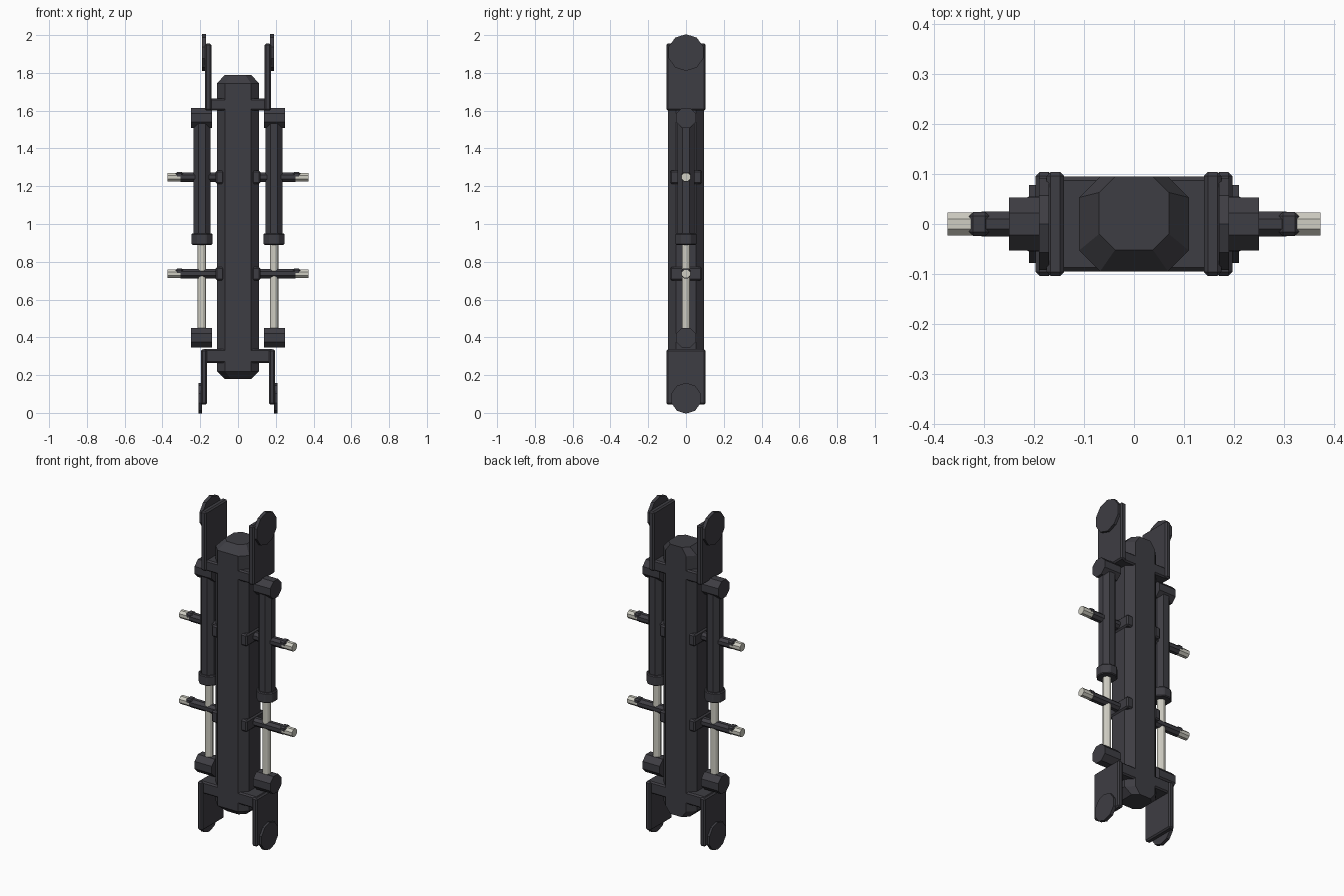
import bpy
import bmesh
from math import pi
from mathutils import Matrix

if "Cube" in bpy.data.objects:
    bpy.data.objects.remove(bpy.data.objects["Cube"])


def material(name, rgb):
    m = bpy.data.materials.new(name)
    m.use_nodes = True
    m.diffuse_color = (*rgb, 1)
    m.node_tree.nodes["Principled BSDF"].inputs["Base Color"].default_value = (*rgb, 1)
    return m


DARK = material("dark gunmetal", (0.048, 0.047, 0.056))
LIGHT = material("pale steel", (0.62, 0.61, 0.54))


def finish(name, bm, mat, bevel=0):
    bmesh.ops.recalc_face_normals(bm, faces=bm.faces)
    mesh = bpy.data.meshes.new(name)
    bm.to_mesh(mesh)
    bm.free()
    mesh.materials.append(mat)
    ob = bpy.data.objects.new(name, mesh)
    bpy.context.collection.objects.link(ob)
    if bevel:
        mod = ob.modifiers.new("bevel", "BEVEL")
        mod.width = bevel
        mod.segments = 1
    return ob


def box(name, x, y, z, mat=DARK, bevel=0.008):
    """Box from (min, max) ranges on each axis."""
    bm = bmesh.new()
    bmesh.ops.create_cube(bm, size=1)
    for v in bm.verts:
        v.co = [(a + b) / 2 + c * (b - a) for c, (a, b) in zip(v.co, (x, y, z))]
    return finish(name, bm, mat, bevel)


def rod(name, axis, lo, hi, radius, centre, sides=8, mat=DARK, bevel=0):
    """Prism along x or z, with flats facing the main axes."""
    bm = bmesh.new()
    bmesh.ops.create_cone(bm, cap_ends=True, segments=sides, radius1=radius,
                          radius2=radius, depth=hi - lo)
    bm.transform(Matrix.Rotation(pi / sides, 4, "Z"))
    mid = (lo + hi) / 2
    if axis == "x":
        bm.transform(Matrix.Rotation(pi / 2, 4, "Y"))
        bm.transform(Matrix.Translation((mid, 0, centre)))
    else:
        bm.transform(Matrix.Translation((centre, 0, mid)))
    return finish(name, bm, mat, bevel)


def octagon(hx, y0, y1, cut):
    return [(-hx + cut, y0), (hx - cut, y0), (hx, y0 + cut), (hx, y1 - cut),
            (hx - cut, y1), (-hx + cut, y1), (-hx, y1 - cut), (-hx, y0 + cut)]


# Central housing: eight-sided column, tapered ends, flat back
outer = octagon(0.11, -0.095, 0.095, 0.042)
inner = octagon(0.07, -0.052, 0.095, 0.032)
bm = bmesh.new()
rings = [[bm.verts.new((x, y, z)) for x, y in section] for section, z in
         ((inner, 0.18), (outer, 0.22), (outer, 1.745), (inner, 1.79))]
for a, b in zip(rings, rings[1:]):
    for i in range(8):
        j = (i + 1) % 8
        bm.faces.new((a[i], a[j], b[j], b[i]))
bm.faces.new(rings[0])
bm.faces.new(rings[-1])
finish("central_housing", bm, DARK)

# Crossbars joining the end plates
box("upper_crossbar", (-0.165, 0.165), (-0.095, 0.095), (1.6, 1.665))
box("lower_crossbar", (-0.19, 0.19), (-0.095, 0.095), (0.265, 0.337))

for side, s in (("left", 1), ("right", -1)):
    def span(a, b):
        return tuple(sorted((s * a, s * b)))

    # End plates with round pads
    box(side + "_upper_plate", span(0.14, 0.175), (-0.104, 0.104), (1.6, 1.955))
    rod(side + "_upper_pad", "x", *span(0.17, 0.19), 0.0973, 1.9075, 10)
    box(side + "_lower_plate", span(0.163, 0.197), (-0.104, 0.104), (0.045, 0.335))
    rod(side + "_lower_pad", "x", *span(0.19, 0.21), 0.0973 * 0.84, 0.0777, 10)

    # Piston: pivots, sleeve, collar and rod
    rod(side + "_upper_pivot", "x", *span(0.137, 0.25), 0.057, 1.562)
    rod(side + "_lower_pivot", "x", *span(0.137, 0.25), 0.057, 0.398)
    rod(side + "_piston_sleeve", "z", 0.94, 1.54, 0.048, s * 0.191)
    rod(side + "_piston_collar", "z", 0.89, 0.95, 0.06, s * 0.191, bevel=0.005)
    rod(side + "_piston_rod", "z", 0.4, 0.92, 0.023, s * 0.191, 12, LIGHT)

    # Side pins with clamps and pale tips
    for level, z in (("upper", 1.248), ("lower", 0.737)):
        n = f"{side}_{level}_pin_"
        box(n + "clamp", span(0.075, 0.118), (-0.085, 0.085), (z - 0.035, z + 0.035))
        rod(n + "arm", "x", *span(0.1, 0.305), 0.027, z)
        box(n + "tongue", span(0.29, 0.33), (-0.024, 0.024), (z - 0.004, z + 0.027))
        rod(n + "tip", "x", *span(0.29, 0.373), 0.025, z, 8, LIGHT)
